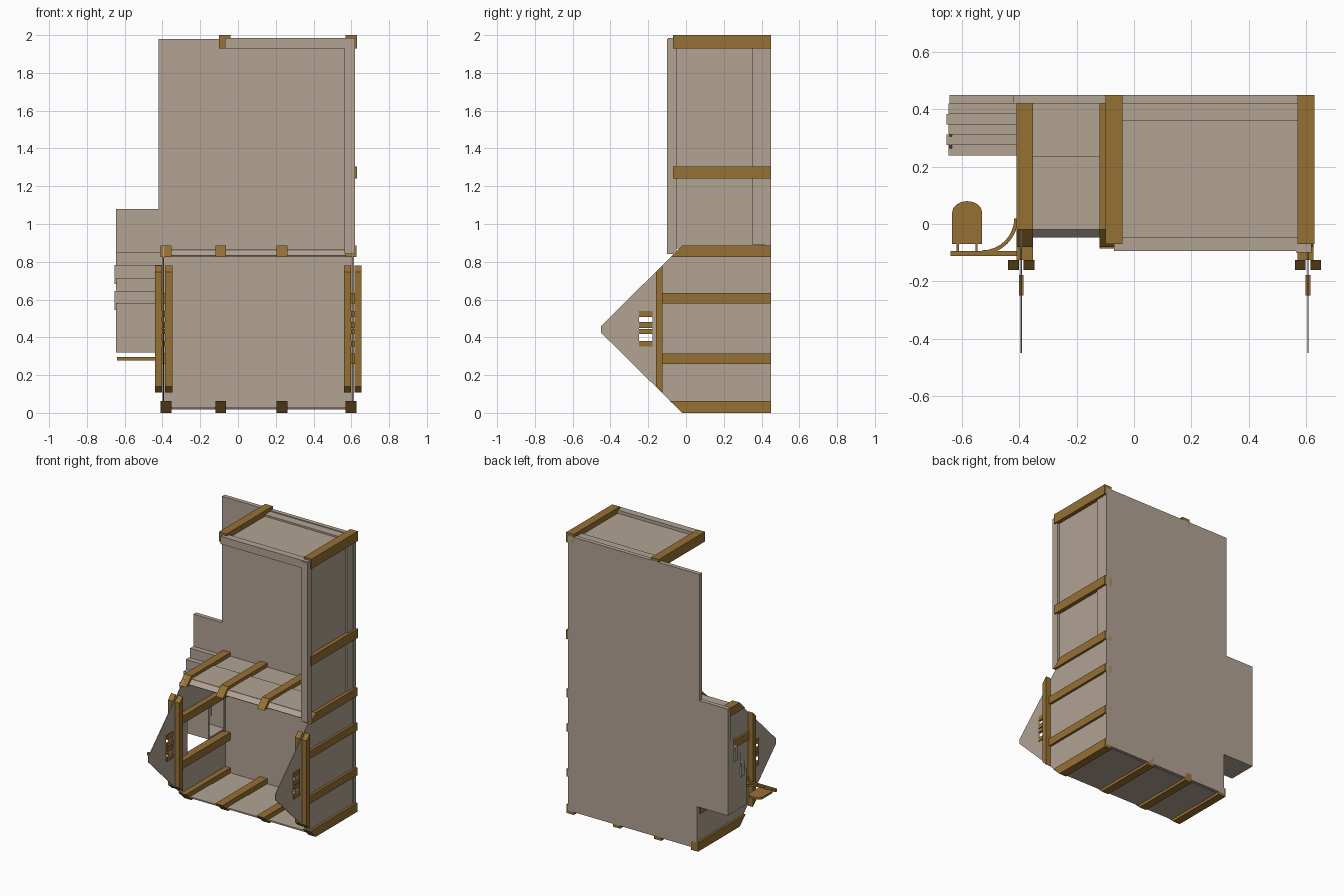
import bpy, bmesh, math
from mathutils import Vector

cube = bpy.data.objects.get("Cube")
if cube:
    bpy.data.objects.remove(cube, do_unlink=True)


def material(name, rgb):
    m = bpy.data.materials.new(name)
    m.use_nodes = True
    m.diffuse_color = (*rgb, 1)
    m.node_tree.nodes["Principled BSDF"].inputs["Base Color"].default_value = (*rgb, 1)
    return m


PLASTER = material("taupe_plaster", (0.445, 0.366, 0.296))
WOOD = material("brown_timber", (0.305, 0.162, 0.034))


def prism(name, outline, a, b, mat, axis="x", holes=()):
    """Extrude a flat outline (with optional holes) from a to b along x or z."""
    bm = bmesh.new()
    edges = []
    for loop in (outline, *holes):
        vs = [bm.verts.new((a, u, v) if axis == "x" else (u, v, a)) for u, v in loop]
        edges += [bm.edges.new((vs[i - 1], vs[i])) for i in range(len(vs))]
    if holes:
        bmesh.ops.triangle_fill(bm, edges=edges, use_beauty=True)
    else:
        bm.faces.new(vs)
    out = bmesh.ops.extrude_face_region(bm, geom=bm.faces[:], use_keep_orig=True)
    step = Vector((b - a, 0, 0)) if axis == "x" else Vector((0, 0, b - a))
    bmesh.ops.translate(bm, vec=step, verts=[g for g in out["geom"] if isinstance(g, bmesh.types.BMVert)])
    bmesh.ops.recalc_face_normals(bm, faces=bm.faces[:])
    me = bpy.data.meshes.new(name)
    bm.to_mesh(me)
    bm.free()
    me.materials.append(mat)
    ob = bpy.data.objects.new(name, me)
    bpy.context.collection.objects.link(ob)
    return ob


def rect(u0, u1, v0, v1):
    return [(u0, v0), (u1, v0), (u1, v1), (u0, v1)]


def box(name, x, y, z, mat):
    return prism(name, rect(*y, *z), x[0], x[1], mat)


BACK = 0.45
LEFT_X, RIGHT_X = -0.396, 0.605   # side wall planes
RIBS_X = (-0.41, -0.12, 0.205, 0.57)
RIB = 0.057

# Back wall with its stepped side extension
prism("back_wall", [(-0.4, 0.02), (0.615, 0.02), (0.615, 1.98), (-0.42, 1.98), (-0.42, 1.08),
                    (-0.645, 1.08), (-0.645, 0.32), (-0.4, 0.32)], 0, 0.03, PLASTER, "z")
wall = bpy.data.objects["back_wall"]
for v in wall.data.vertices:
    x, z, d = v.co
    v.co = (x, BACK - d, z)
wall.data.flip_normals()

# Lower side walls ending in pointed wings
wing = [(0.43, 0.02), (-0.04, 0.02), (-0.45, 0.425), (-0.45, 0.46), (-0.025, 0.88), (0.43, 0.88)]
vent = rect(-0.25, -0.178, 0.352, 0.54)
doorway = rect(-0.01, 0.40, 0.315, 0.58)
for side, x, holes in (("right", LEFT_X, (vent, doorway)), ("left", RIGHT_X, (vent,))):
    prism(side + "_wing_wall", wing, x, x + 0.005, PLASTER, "x", holes)
    c = x + 0.0025
    # Vent slats in the wing
    for z0, z1 in ((0.352, 0.38), (0.418, 0.445), (0.45, 0.48), (0.508, 0.54)):
        box(side + "_vent_slat", (c - 0.008, c + 0.008), (-0.25, -0.178), (z0, z1), WOOD)
    # Paired posts with mitred ends
    post = [(-0.16, 0.14), (-0.125, 0.107), (-0.125, 0.78), (-0.16, 0.745)]
    for a, b in ((-0.046, -0.008), (0.008, 0.046)):
        prism(side + "_post", post, c + a, c + b, WOOD)
    # Middle side ribs
    x0 = RIBS_X[0] if side == "right" else RIBS_X[-1]
    for z in (0.26, 0.58):
        box(side + "_side_rib", (x0, x0 + RIB), (-0.125, BACK if x0 > 0 else 0.42), (z, z + 0.055), WOOD)

# Floor and ledge boards with sloped front lips
SPAN = (-0.396, 0.608)
box("floor_back_board", SPAN, (0.2, 0.43), (0.018, 0.026), PLASTER)
box("floor_front_board", SPAN, (-0.035, 0.2), (0.02, 0.03), PLASTER)
box("ledge_back_board", SPAN, (0.235, 0.43), (0.85, 0.858), PLASTER)
box("ledge_front_board", SPAN, (-0.02, 0.235), (0.852, 0.864), PLASTER)
prism("ledge_lip", [(-0.018, 0.864), (-0.048, 0.834), (-0.042, 0.828), (-0.012, 0.858)], *SPAN, PLASTER)

# Floor and ledge ribs, mitred at the front
for x in RIBS_X:
    end = BACK if x > 0.5 else 0.425
    prism("floor_rib", [(BACK, 0), (-0.02, 0), (-0.085, 0.063), (BACK, 0.063)], x, x + RIB, WOOD)
    prism("ledge_rib", [(end, 0.825), (-0.08, 0.825), (-0.02, 0.885), (end, 0.885)], x, x + RIB, WOOD)

# Upper side wall and roof, with raised edge boards
box("upper_side_wall", (0.592, 0.602), (-0.06, 0.43), (0.87, 1.95), PLASTER)
box("upper_front_post_board", (0.565, 0.62), (-0.1, -0.05), (0.84, 1.98), PLASTER)
box("upper_back_board", (0.60, 0.614), (0.352, 0.42), (0.89, 1.95), PLASTER)
box("roof_sheet", (-0.07, 0.6), (-0.06, 0.43), (1.952, 1.962), PLASTER)
box("roof_front_board", (-0.07, 0.618), (-0.095, -0.045), (1.93, 1.985), PLASTER)
box("roof_back_board", (-0.07, 0.6), (0.36, 0.43), (1.96, 1.974), PLASTER)
for x in (-0.1, 0.57):
    box("roof_rib", (x, x + 0.06), (-0.07, BACK), (1.93, 2.0), WOOD)
box("upper_side_rib", (0.57, 0.63), (-0.07, BACK), (1.24, 1.305), WOOD)

# Side alcove: outer wall, front, base and stepped planks
box("alcove_outer_wall", (-0.645, -0.635), (0.24, 0.425), (0.32, 0.54), PLASTER)
prism("alcove_gable", [(0.24, 0.54), (0.425, 0.54), (0.425, 0.8), (0.40, 0.8)], -0.645, -0.635, PLASTER)
box("alcove_front", (-0.645, -0.4), (0.24, 0.25), (0.32, 0.56), PLASTER)
box("alcove_base", (-0.64, -0.4), (0.24, 0.425), (0.32, 0.33), PLASTER)
for i in range(5):
    y, top = 0.42 - 0.036 * i, 0.85 - 0.068 * i
    reach = -0.655 if i % 2 else -0.647
    box("alcove_plank", (reach, -0.4), (y - 0.036, y), (top - 0.1, top), PLASTER)

# Outrigger arm with arched board, hinges and curved brace
Z0, Z1 = 0.277, 0.297
box("arm", (-0.64, -0.39), (-0.112, -0.095), (Z0, Z1), WOOD)
arch = [(-0.635, -0.07), (-0.53, -0.07)]
arch += [(-0.5825 + 0.0525 * math.cos(t), 0.04 + 0.04 * math.sin(t))
         for t in (math.pi * k / 8 for k in range(9))]
prism("arched_board", arch, Z0 + 0.004, Z1 - 0.002, WOOD, "z")
for x in (-0.615, -0.55):
    box("board_hinge", (x - 0.004, x + 0.004), (-0.097, -0.068), (0.283, 0.291), WOOD)
angles = [-math.pi / 2 * k / 8 for k in range(9)]
brace = [(-0.53 + r * math.cos(t), 0.02 + r * math.sin(t))
         for r, ts in ((0.125, angles), (0.112, angles[::-1])) for t in ts]
prism("curved_brace", brace, Z0 + 0.003, Z1 - 0.003, WOOD, "z")
